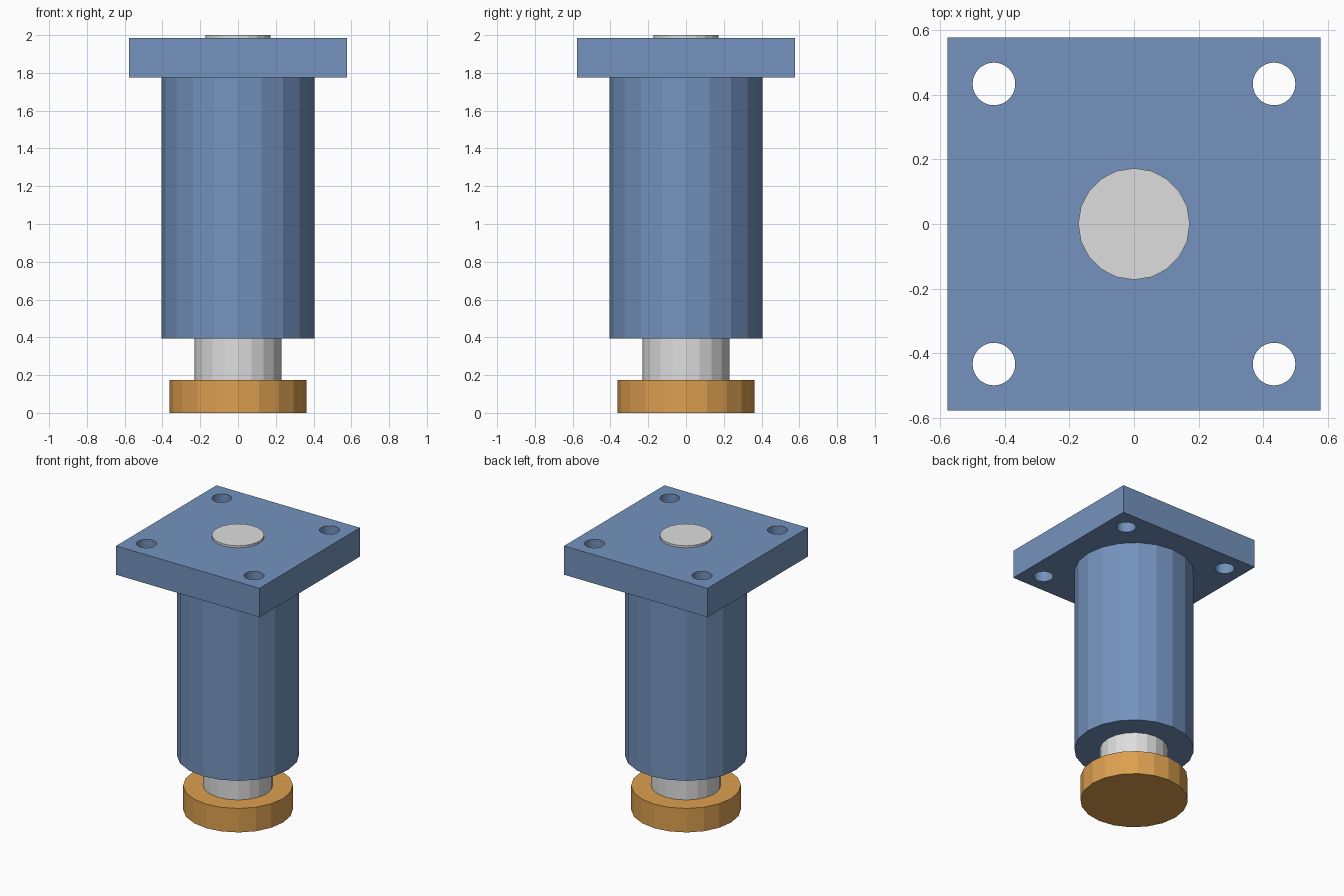
import bpy

if "Cube" in bpy.data.objects:
    bpy.data.objects.remove(bpy.data.objects["Cube"])


def material(name, rgb):
    mat = bpy.data.materials.new(name)
    mat.use_nodes = True
    mat.diffuse_color = (*rgb, 1)
    mat.node_tree.nodes["Principled BSDF"].inputs["Base Color"].default_value = (*rgb, 1)
    return mat


blue = material("blue paint", (0.175, 0.29, 0.51))
steel = material("light steel", (0.73, 0.73, 0.73))
bronze = material("bronze", (0.72, 0.35, 0.08))


def cylinder(name, radius, bottom, top, mat, x=0, y=0, sides=20):
    """Upright faceted cylinder with a vertex on the x axis."""
    bpy.ops.mesh.primitive_cylinder_add(
        vertices=sides, radius=radius, depth=top - bottom,
        location=(x, y, (bottom + top) / 2))
    obj = bpy.context.object
    obj.name = name
    obj.data.materials.append(mat)
    return obj


# Foot, shaft and housing, stacked from the ground up
cylinder("foot_pad", 0.363, 0, 0.175, bronze)
cylinder("lower_shaft", 0.231, 0.175, 0.395, steel)
cylinder("housing", 0.404, 0.395, 1.775, blue)

# Square mounting flange
PLATE_BOTTOM, PLATE_TOP, HALF_WIDTH = 1.775, 1.985, 0.578
bpy.ops.mesh.primitive_cube_add(size=1, location=(0, 0, (PLATE_BOTTOM + PLATE_TOP) / 2))
plate = bpy.context.object
plate.name = "mounting_plate"
plate.scale = (2 * HALF_WIDTH, 2 * HALF_WIDTH, PLATE_TOP - PLATE_BOTTOM)
bpy.ops.object.transform_apply(location=False, rotation=False, scale=True)
plate.data.materials.append(blue)

# Bolt holes through the four corners
for x in (-1, 1):
    for y in (-1, 1):
        cutter = cylinder("bolt_hole_cutter", 0.066, PLATE_BOTTOM - 0.1, PLATE_TOP + 0.1,
                          blue, x * 0.434, y * 0.434, sides=40)
        cutter.hide_render = True
        cutter.hide_set(True)
        cutter.display_type = 'WIRE'
        hole = plate.modifiers.new("bolt_hole", 'BOOLEAN')
        hole.operation = 'DIFFERENCE'
        hole.solver = 'EXACT'
        hole.object = cutter

# Rod end standing just proud of the flange
cylinder("rod_end", 0.173, 1.9, 2, steel)
